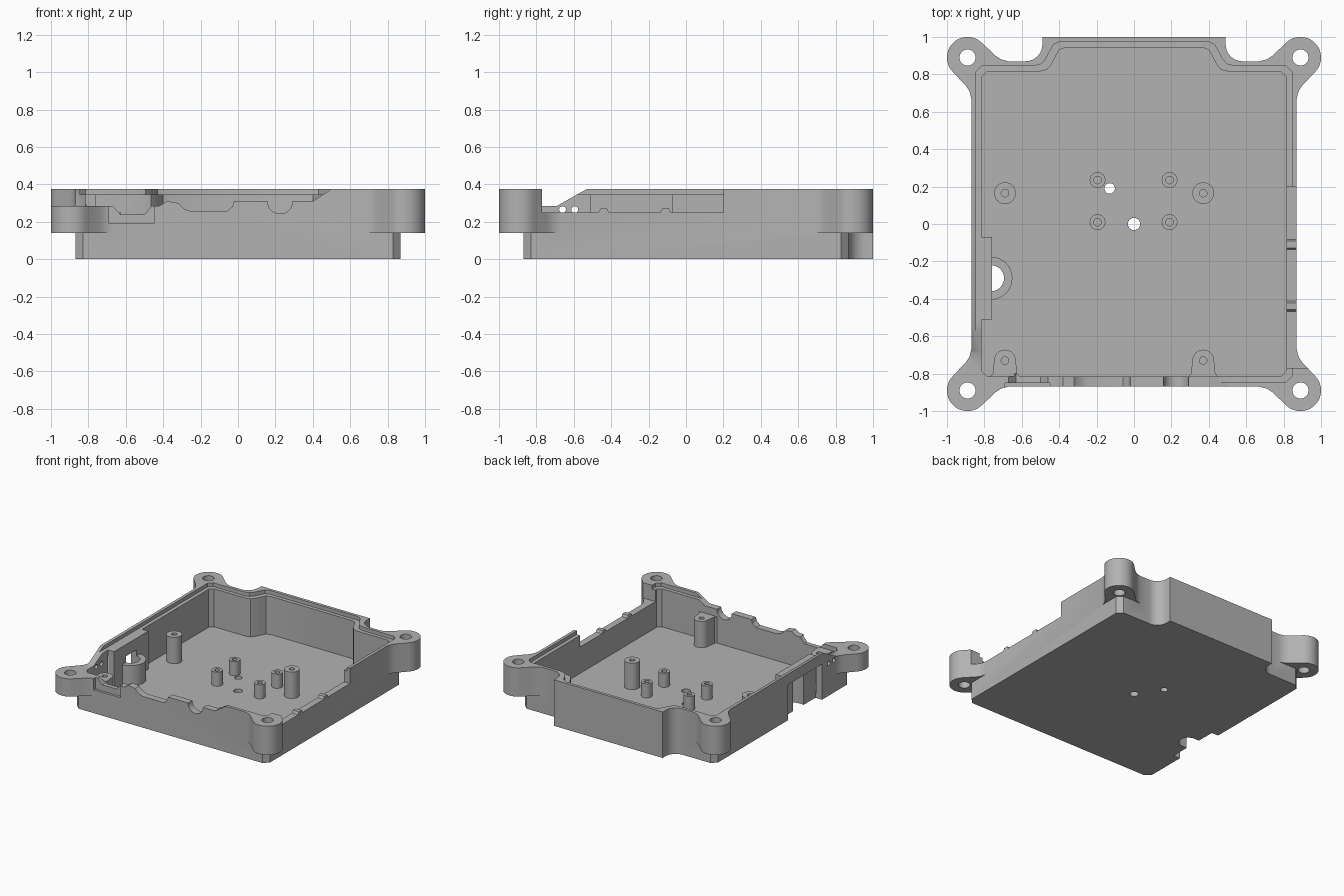
import bpy, bmesh, math
from mathutils import Vector

if "Cube" in bpy.data.objects:
    bpy.data.objects.remove(bpy.data.objects["Cube"])

grey = bpy.data.materials.new("plain_grey")
grey.use_nodes = True
grey.diffuse_color = (0.45, 0.45, 0.45, 1)
grey.node_tree.nodes["Principled BSDF"].inputs["Base Color"].default_value = (0.45, 0.45, 0.45, 1)

H, FLOOR = 0.375, 0.035


def prism(name, pts, lo, hi, axis="z"):
    """Extrude a 2D polygon along an axis: z uses (x, y), y uses (x, z), x uses (y, z)."""
    place = {"z": lambda p, t: (p[0], p[1], t),
             "y": lambda p, t: (p[0], t, p[1]),
             "x": lambda p, t: (t, p[0], p[1])}[axis]
    bm = bmesh.new()
    face = bm.faces.new([bm.verts.new(place(p, lo)) for p in pts])
    res = bmesh.ops.extrude_face_region(bm, geom=[face])
    verts = [g for g in res["geom"] if isinstance(g, bmesh.types.BMVert)]
    step = Vector(place((0, 0), hi - lo))
    bmesh.ops.translate(bm, verts=verts, vec=step)
    bmesh.ops.recalc_face_normals(bm, faces=bm.faces)
    me = bpy.data.meshes.new(name)
    bm.to_mesh(me)
    bm.free()
    ob = bpy.data.objects.new(name, me)
    bpy.context.collection.objects.link(ob)
    me.materials.append(grey)
    return ob


def arc(cx, cy, r, a0, a1, n):
    return [(cx + r * math.cos(math.radians(a0 + (a1 - a0) * i / n)),
             cy + r * math.sin(math.radians(a0 + (a1 - a0) * i / n))) for i in range(n + 1)]


def rod(name, x, y, r, lo, hi, axis="z"):
    return prism(name, arc(x, y, r, 0, 360, 32)[:-1], lo, hi, axis)


def block(name, x0, x1, y0, y1, z0, z1):
    return prism(name, [(x0, y0), (x1, y0), (x1, y1), (x0, y1)], z0, z1)


def combine(target, other, op):
    mod = target.modifiers.new("bool", "BOOLEAN")
    mod.operation, mod.object, mod.solver = op, other, "EXACT"
    bpy.context.view_layer.objects.active = target
    bpy.ops.object.modifier_apply(modifier=mod.name)
    bpy.data.objects.remove(other)


def add(target, other):
    combine(target, other, "UNION")


def cut(target, other):
    combine(target, other, "DIFFERENCE")


def mirrored(half):
    return half + [(-x, y) for x, y in reversed(half)]


def inset_outline(i):
    """Inner wall outline, inset by i, following the stepped back."""
    return mirrored([(0.42 - i, 1 - i), (0.455 - i, 0.985 - i), (0.475 - i, 0.95 - i),
                     (0.495 - i, 0.91 - i), (0.52 - i, 0.88 - i), (0.56 - i, 0.87 - i),
                     (0.84 - i, 0.87 - i), (0.87 - i, 0.84 - i),
                     (0.87 - i, i - 0.84), (0.84 - i, i - 0.87)])


# Outer shell with the projecting back section
shell = mirrored([(0.49, 1)] + arc(0.58, 0.96, 0.09, 180, 270, 8) +
                 [(0.83, 0.87), (0.87, 0.83), (0.87, -0.83), (0.83, -0.87)])
tub = prism("enclosure_tub", shell, 0, H)

# Corner mounting lugs
lug = arc(0.89, 0.89, 0.11, -45, 135, 24) + [
    (0.74, 0.9), (0.71, 0.88), (0.67, 0.87), (0.62, 0.865), (0.62, 0.7),
    (0.7, 0.62), (0.865, 0.62), (0.87, 0.67), (0.88, 0.71), (0.9, 0.74)]
corners = [(sx, sy) for sx in (-1, 1) for sy in (-1, 1)]
for sx, sy in corners:
    add(tub, prism("lug", [(x * sx, y * sy) for x, y in lug], 0.14, H))

# Cavity and stepped rim
cut(tub, prism("cavity", inset_outline(0.055), FLOOR, 1))
cut(tub, prism("rim_step", inset_outline(0.025), 0.345, 1))

# Thickened side wall with half-round sleeve, and screw bosses at the front wall
add(tub, block("side_pad", -0.85, -0.76, -0.51, -0.07, 0.01, 0.345))
add(tub, rod("sleeve", -0.765, -0.29, 0.115, 0.01, 0.2))
for x in (-0.69, 0.37):
    boss = [(x + 0.1, -0.84), (x + 0.065, -0.8)] + arc(x, -0.73, 0.058, 0, 180, 16) + \
           [(x - 0.065, -0.8), (x - 0.1, -0.84)]
    add(tub, prism("boss", boss, 0.01, 0.25))
    cut(tub, rod("boss_hole", x, -0.73, 0.02, 0.12, 0.5))

# Outside pocket and cable opening on the side
cut(tub, block("pocket", -1, -0.81, -0.51, -0.07, -0.1, 0.29))
cut(tub, prism("cable_opening", arc(-0.765, -0.29, 0.07, -90, 90, 16) +
               [(-0.95, -0.22), (-0.95, -0.36)], -0.1, 0.25))

# Lowered right-hand wall
cut(tub, block("side_lowering", 0.78, 1.1, -0.77, 0.2, 0.25, 1))

# Connector cut-outs along the front wall
front = [(0.7, 0.5), (0.5, H), (0.4, 0.31)] + arc(0.225, 0.31, 0.067, 0, -180, 16) + [
    (-0.02, 0.31), (-0.03, 0.28), (-0.06, 0.255), (-0.25, 0.255), (-0.29, 0.27),
    (-0.32, 0.3), (-0.38, 0.31), (-0.42, 0.285), (-0.46, 0.285), (-0.5, 0.24),
    (-0.63, 0.24), (-0.67, 0.285), (-1.1, 0.285), (-1.1, 0.5)]
cut(tub, prism("front_cutout", front, -1.1, -0.8, "y"))
cut(tub, block("front_recess", -0.69, -0.45, -0.95, -0.85, 0.19, 1))

# Sloped drop of the other side wall towards the low lug
slope = [(-1.1, 0.285), (-0.69, 0.285), (-0.53, H), (-0.53, 0.5), (-1.1, 0.5)]
cut(tub, prism("side_slope", slope, -1.1, -0.78, "x"))

# Holes: lugs, floor and side wall
for sx, sy in corners:
    cut(tub, rod("lug_hole", sx * 0.89, sy * 0.89, 0.043, -0.1, 0.5))
for x, y, r in [(0, 0, 0.033), (-0.13, 0.19, 0.028)]:
    cut(tub, rod("floor_hole", x, y, r, -0.1, 0.1))
for y in (-0.66, -0.595):
    cut(tub, rod("side_hole", y, 0.265, 0.018, -0.95, -0.75, "x"))

# Small locating nubs on the lowered wall
parts = [tub]
for n, y in enumerate((-0.44, -0.11)):
    nub = [(y - 0.03, 0.245), (y + 0.03, 0.245), (y + 0.018, 0.27), (y - 0.018, 0.27)]
    parts.append(prism(f"wall_nub_{n + 1}", nub, 0.816, 0.869, "x"))

# Free-standing screw posts
posts = [(x, y, 0.042, 0.15) for x in (-0.195, 0.19) for y in (0.01, 0.235)]
posts += [(x, 0.165, 0.058, 0.25) for x in (-0.69, 0.37)]
for n, (x, y, r, top) in enumerate(posts):
    post = rod(f"screw_post_{n + 1}", x, y, r, FLOOR - 0.01, top)
    cut(post, rod("post_hole", x, y, 0.02, top - 0.08, top + 0.1))
    parts.append(post)

# Smooth the round surfaces, keep edges sharp
bpy.ops.object.select_all(action="DESELECT")
for ob in parts:
    ob.select_set(True)
bpy.context.view_layer.objects.active = tub
bpy.ops.object.shade_smooth_by_angle(angle=math.radians(30))
